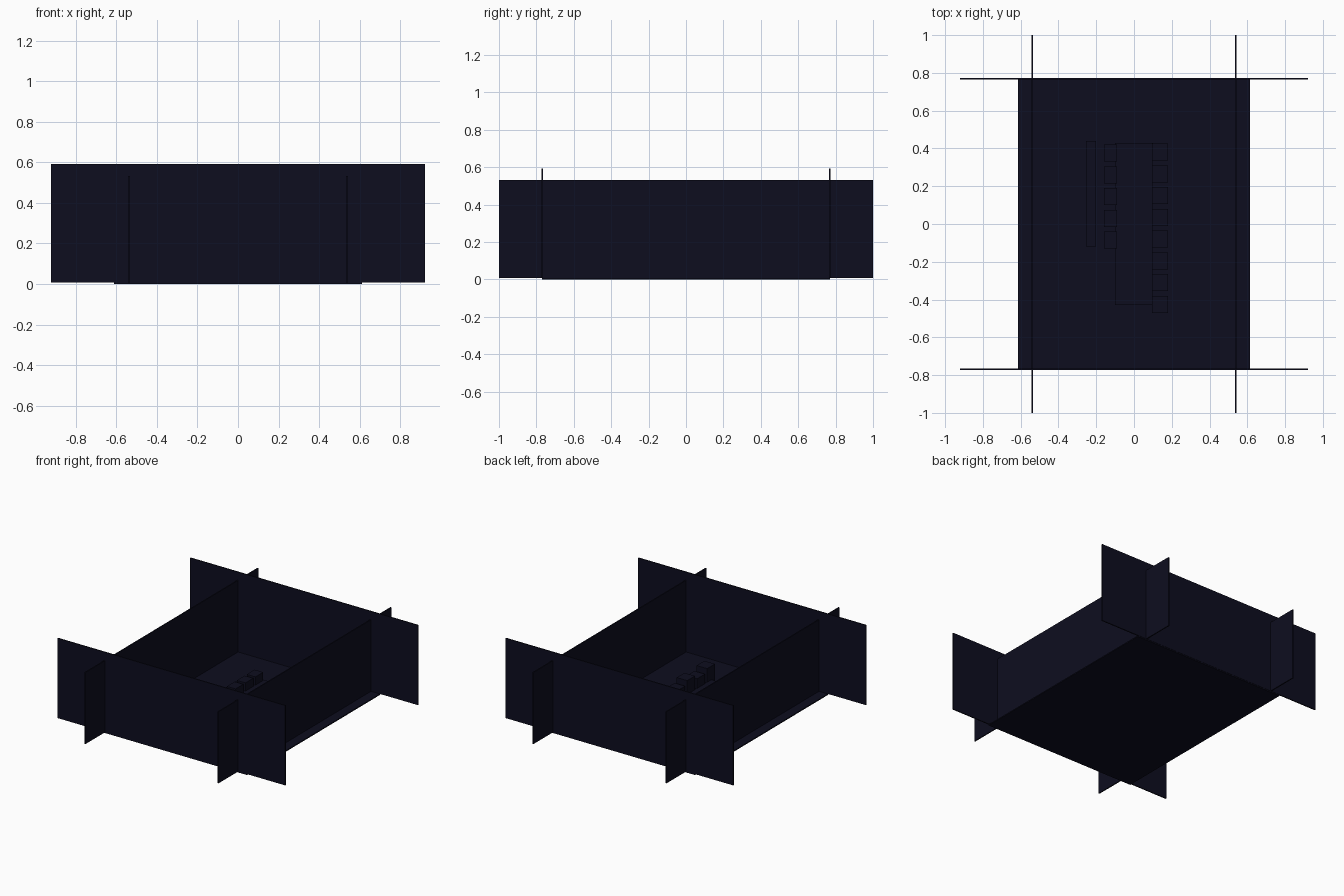
import bpy
import bmesh
from mathutils import Matrix, Vector

if "Cube" in bpy.data.objects:
    bpy.data.objects.remove(bpy.data.objects["Cube"])

navy = bpy.data.materials.new("dark navy")
navy.diffuse_color = (0.004, 0.004, 0.0135, 1)
navy.use_nodes = True
navy.node_tree.nodes["Principled BSDF"].inputs["Base Color"].default_value = navy.diffuse_color


def boxes(name, bounds):
    """One object made of boxes given as (x0, x1, y0, y1, z0, z1)."""
    bm = bmesh.new()
    for x0, x1, y0, y1, z0, z1 in bounds:
        centre = Vector((x0 + x1, y0 + y1, z0 + z1)) / 2
        size = Matrix.Diagonal((x1 - x0, y1 - y0, z1 - z0, 1))
        bmesh.ops.create_cube(bm, size=1, matrix=Matrix.Translation(centre) @ size)
    mesh = bpy.data.meshes.new(name)
    bm.to_mesh(mesh)
    bm.free()
    mesh.materials.append(navy)
    obj = bpy.data.objects.new(name, mesh)
    bpy.context.collection.objects.link(obj)
    return obj


T = 0.004      # half thickness of the wall panels
FLOOR = 0.008  # top of the floor

# Floor slab
boxes("floor", [(-0.613, 0.613, -0.77, 0.77, 0, FLOOR)])

# Crossing wall panels that run past the corners
for side, label in ((-1, "front"), (1, "back")):
    y = side * 0.768
    boxes(label + "_wall", [(-0.922, 0.922, y - T, y + T, FLOOR, 0.592)])
for side, label in ((-1, "left"), (1, "right")):
    x = side * 0.538
    boxes(label + "_wall", [(x - T, x + T, -1, 1, FLOOR, 0.532)])

# Low plinth in the middle of the floor
boxes("centre_plinth", [(-0.10, 0.10, -0.43, 0.43, FLOOR, 0.05)])

# Row of upright blocks along the right of the plinth
boxes("right_blocks", [
    (0.095, 0.18, -0.47 + i * 0.115, -0.38 + i * 0.115, FLOOR, 0.12 if i % 2 else 0.15)
    for i in range(8)])

# Shorter row of blocks along the left, with a long strip beside it
boxes("left_blocks", [
    (-0.16, -0.09, -0.13 + i * 0.115, -0.04 + i * 0.115, FLOOR, 0.11)
    for i in range(5)])
boxes("left_strip", [(-0.255, -0.20, -0.12, 0.44, FLOOR, 0.03)])
